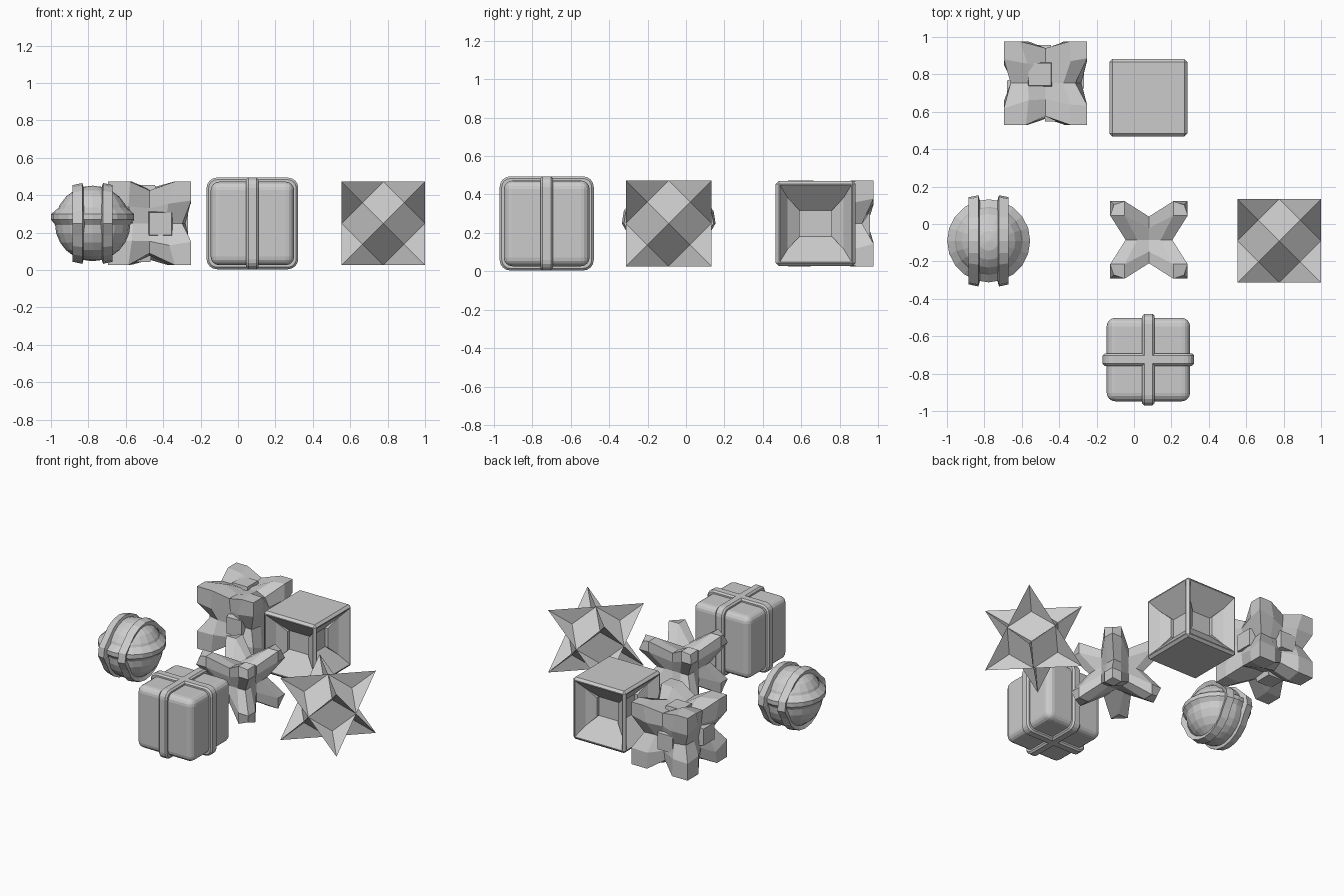
import bpy, bmesh, math, random
from itertools import product
from mathutils import Vector

old = bpy.data.objects.get("Cube")
if old:
    bpy.data.objects.remove(old)

grey = bpy.data.materials.new("plain_grey")
grey.use_nodes = True
COLOUR = (0.6, 0.6, 0.6, 1)
grey.diffuse_color = COLOUR
grey.node_tree.nodes["Principled BSDF"].inputs["Base Color"].default_value = COLOUR

SIGNS = list(product((-1, 1), repeat=3))
HALF = 0.223          # half size of the block shapes
MID = 0.249           # height of every centre


def finish(bm, name, centre, inward=False):
    bmesh.ops.recalc_face_normals(bm, faces=bm.faces)
    if inward:
        bmesh.ops.reverse_faces(bm, faces=bm.faces)
    mesh = bpy.data.meshes.new(name)
    bm.to_mesh(mesh)
    bm.free()
    mesh.materials.append(grey)
    ob = bpy.data.objects.new(name, mesh)
    ob.location = (centre[0], centre[1], MID)
    bpy.context.collection.objects.link(ob)


def box(half, cuts=0):
    bm = bmesh.new()
    bmesh.ops.create_cube(bm, size=2)
    if cuts:
        bmesh.ops.subdivide_edges(bm, edges=bm.edges, cuts=cuts, use_grid_fill=True)
    for v in bm.verts:
        v.co = Vector(a * h for a, h in zip(v.co, half))
    return bm


def bevel(bm, edges, width, segments):
    bmesh.ops.bevel(bm, geom=list(edges), offset=width, segments=segments,
                    profile=0.5, affect='EDGES', clamp_overlap=True)


def lathe(profile, axis, steps, push=None):
    """Closed ring of (along, radius) points turned round an axis."""
    bm = bmesh.new()
    rings = []
    for i in range(steps):
        t = 2 * math.pi * i / steps
        ring = []
        for along, r in profile:
            p = [r * math.cos(t), r * math.sin(t)]
            p.insert(axis, along)
            co = Vector(p)
            ring.append(bm.verts.new(push(co) if push else co))
        rings.append(ring)
    n = len(profile)
    for i in range(steps):
        a, b = rings[i], rings[(i + 1) % steps]
        for j in range(n):
            k = (j + 1) % n
            bm.faces.new((a[j], a[k], b[k], b[j]))
    return bm


# Banded ball: core, equator ridge and two upright straps
BALL = (-0.777, -0.09)
bm = bmesh.new()
bmesh.ops.create_uvsphere(bm, u_segments=20, v_segments=12, radius=0.202)
finish(bm, "ball_core", BALL)
finish(lathe([(-0.015, 0.195), (0.02, 0.222), (0.05, 0.222), (0.09, 0.175)], 2, 20),
       "ball_ridge", BALL)


def over_ridge(co):
    # straps step outward where they cross the ridge
    if -0.02 < co.z < 0.1:
        co.y += math.copysign(0.028, co.y)
    return co


for side, label in ((-1, "right"), (1, "left")):
    strap = [(side * x, r) for x, r in
             ((0.045, 0.18), (0.055, 0.216), (0.107, 0.205), (0.092, 0.165))]
    finish(lathe(strap, 0, 20, over_ridge), "ball_strap_" + label, BALL)

# Wrapped parcel: rounded body and two crossing ribbons
PARCEL = (0.077, -0.725)
bm = box((HALF,) * 3)
bevel(bm, bm.edges, 0.045, 4)
finish(bm, "parcel_body", PARCEL)
for axis in (0, 1):
    half = [0.245] * 3
    half[axis] = 0.033
    bm = box(half)
    across = [e for e in bm.edges
              if abs((e.verts[0].co - e.verts[1].co)[axis]) > 0.01]
    bevel(bm, across, 0.055, 4)
    rims = [e for e in bm.edges
            if abs((e.verts[0].co - e.verts[1].co)[axis]) < 0.001]
    bevel(bm, rims, 0.011, 1)
    finish(bm, "parcel_ribbon_" + "xy"[axis], PARCEL)

# Spiked solid: twelve rhombi, with three fins meeting at each outer corner
SPIKED = (0.777, -0.09)
core, fins = bmesh.new(), bmesh.new()
for axis in range(3):
    u, w = (axis + 1) % 3, (axis + 2) % 3
    for su, sw in product((-1, 1), repeat=2):
        def point(a, b, c):
            co = Vector((0, 0, 0))
            co[u], co[w], co[axis] = a * su, b * sw, c
            return core.verts.new(co * HALF)
        core.faces.new((point(1, 0, 0), point(.5, .5, .5),
                        point(0, 1, 0), point(.5, .5, -.5)))
for sign in SIGNS:
    corner = Vector(sign) * HALF
    for axis in range(3):
        tip = Vector((0, 0, 0))
        tip[axis] = corner[axis]
        fins.faces.new([fins.verts.new(p) for p in (corner, corner / 2, tip)])
for bm, name in ((core, "spiked_solid_core"), (fins, "spiked_solid_fins")):
    bmesh.ops.remove_doubles(bm, verts=bm.verts, dist=0.001)
    finish(bm, name, SPIKED, inward=True)

# Hollow box: four tapered recesses between thin corner posts
bm = box((0.208, 0.208, 0.222))
bevel(bm, bm.edges, 0.016, 1)
sides = [f for f in bm.faces if f.calc_area() > 0.1 and abs(f.normal.z) < 0.1]
bmesh.ops.inset_individual(bm, faces=sides, thickness=0.008, depth=0)
bmesh.ops.inset_individual(bm, faces=sides, thickness=0.115, depth=-0.125)
for f in sides:
    for v in f.verts:
        v.co.z = math.copysign(0.067, v.co.z)
finish(bm, "hollow_box", (0.077, 0.675))

# Eight-armed star: small core with blunt arms toward the cube corners
bm = box((1, 1, 1), cuts=3)
for v in bm.verts:
    size = [abs(c) for c in v.co]
    if min(size) < 0.01:
        v.co *= 0.125
    elif min(size) > 0.9:
        v.co *= 0.188
    else:
        v.co = Vector(math.copysign(0.207 if s > 0.9 else 0.13, c)
                      for s, c in zip(size, v.co))
finish(bm, "eight_armed_star", (0.08, -0.085))

# Knobbly block: square arms at the corners of a dented core
random.seed(4)
KNOB = (-0.473, 0.753)
bm = box((HALF,) * 3, cuts=3)
for v in bm.verts:
    if min(abs(c) for c in v.co) < 0.01:
        v.co *= random.uniform(0.7, 0.87)
    else:
        for i in range(3):
            if abs(v.co[i]) < 0.2:
                v.co[i] *= random.uniform(0.8, 1.25)
finish(bm, "knobbly_block", KNOB)

# Tapered stub on each dented face of the knobbly block
bm = bmesh.new()
for axis, sign in product(range(3), (-1, 1)):
    shift = [random.uniform(-0.06, 0.06) for _ in range(2)]
    rings = []
    for height, width in ((0.08, 0.08), (0.205, 0.06)):
        ring = []
        for a, b in ((-1, -1), (1, -1), (1, 1), (-1, 1)):
            p = [a * width + shift[0], b * width + shift[1]]
            p.insert(axis, sign * height)
            ring.append(bm.verts.new(p))
        rings.append(ring)
    low, top = rings
    bm.faces.new(top)
    bm.faces.new(low)
    for i in range(4):
        j = (i + 1) % 4
        bm.faces.new((low[i], low[j], top[j], top[i]))
finish(bm, "knobbly_stubs", KNOB)
